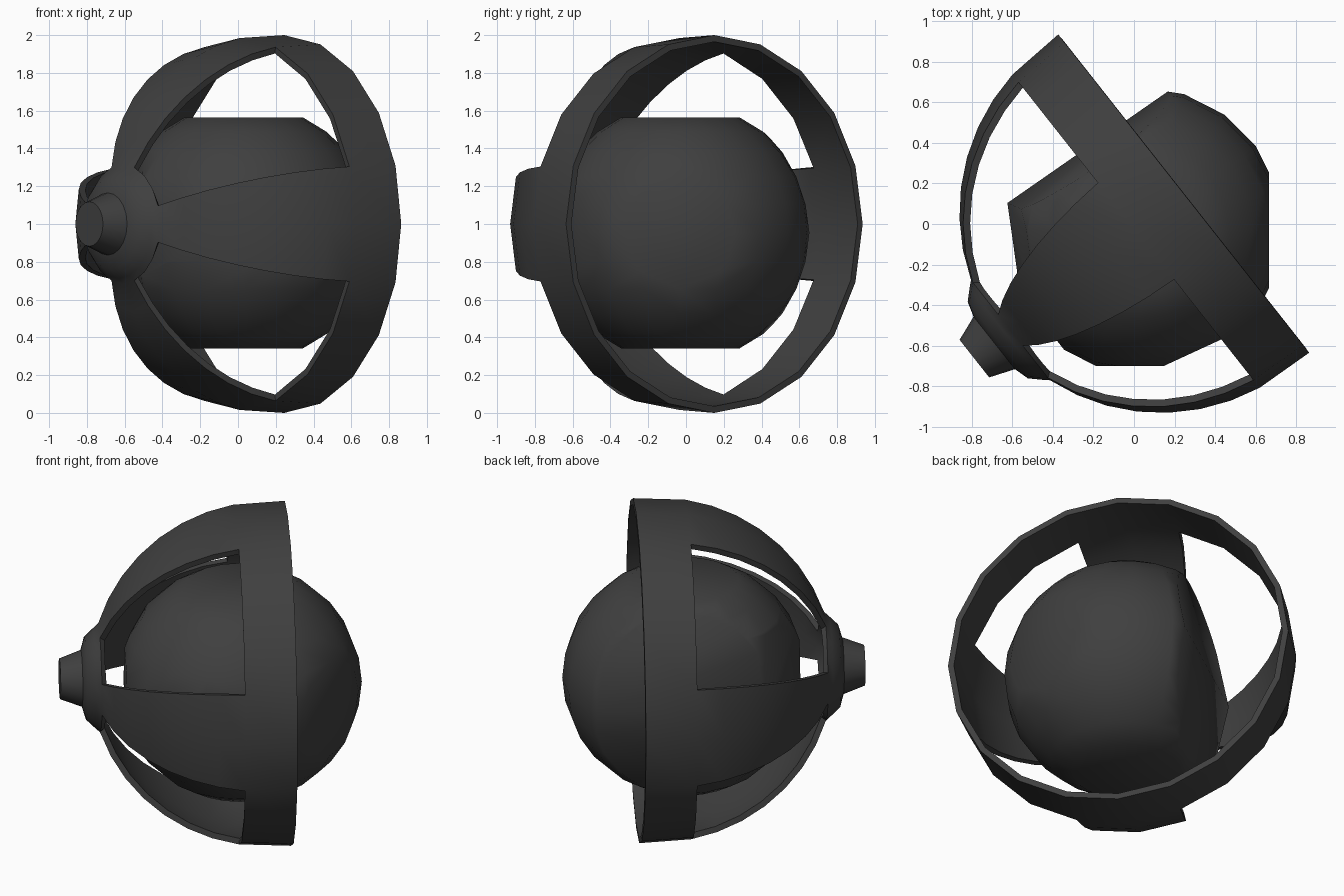
import bpy, bmesh
from math import sin, cos, radians, asin, acos, tau
from mathutils import Matrix, Vector

if "Cube" in bpy.data.objects:
    bpy.data.objects.remove(bpy.data.objects["Cube"])

grey = bpy.data.materials.new("dark_grey")
grey.use_nodes = True
color = (0.05, 0.05, 0.05, 1)
grey.diffuse_color = color
grey.node_tree.nodes["Principled BSDF"].inputs["Base Color"].default_value = color

SIDES = 20
AXIS = Vector((-0.785, -0.619, 0)).normalized()
UP = Vector((0, 0, 1))
SIDE = UP.cross(AXIS)
FRAME = Matrix((SIDE, UP, AXIS)).transposed().to_4x4()
FRAME.translation = (0.245, 0.15, 1)


def finish(name, bm, smooth_angle, thickness=0):
    mesh = bpy.data.meshes.new(name)
    bm.to_mesh(mesh)
    bm.free()
    mesh.materials.append(grey)
    obj = bpy.data.objects.new(name, mesh)
    bpy.context.collection.objects.link(obj)
    bpy.ops.object.select_all(action="DESELECT")
    obj.select_set(True)
    bpy.context.view_layer.objects.active = obj
    if thickness:
        mod = obj.modifiers.new("thickness", "SOLIDIFY")
        mod.thickness = thickness
        mod.offset = -1
        bpy.ops.object.modifier_apply(modifier=mod.name)
    bpy.ops.object.shade_smooth_by_angle(angle=radians(smooth_angle))


def revolve(profile, is_open):
    """Turn (radius, distance) points about the tilted axis; skip open faces."""
    bm = bmesh.new()
    rings = [[bm.verts.new((r * cos(tau * k / SIDES), r * sin(tau * k / SIDES), a))
              for k in range(SIDES)] for r, a in profile]
    for i, (low, high) in enumerate(zip(rings, rings[1:])):
        for k in range(SIDES):
            n = (k + 1) % SIDES
            if not is_open(i, k):
                bm.faces.new((low[k], low[n], high[n], high[k]))
    bm.faces.new(rings[-1])
    loose = [v for v in bm.verts if not v.link_faces]
    bmesh.ops.delete(bm, geom=loose, context="VERTS")
    bm.transform(FRAME)
    return bm


# Cage: rim band, four struts, collar and stubby nose
STEPS = 7
start, end = asin(0.176), acos(0.315)
arc = [start + (end - start) * i / STEPS for i in range(STEPS + 1)]
profile = [(1.0, 0)] + [(cos(t), 0.12 + 1.02 * sin(t)) for t in arc]
profile += [(0.288, 1.118), (0.24, 1.168), (0.165, 1.19), (0.118, 1.315)]
cage = revolve(profile, lambda i, k: 1 <= i <= STEPS and k % 5 in (1, 2, 3))
finish("cage_shell", cage, 45, 0.035)

# Inner ball: slightly squat, with flattened and ridged sides
MID = 0.953
bm = bmesh.new()
bmesh.ops.create_uvsphere(bm, u_segments=SIDES, v_segments=14, radius=0.705,
                          matrix=Matrix.Translation((0.03, -0.03, MID))
                          @ Matrix.Diagonal((1, 1, 0.97, 1)))
cuts = [((0, 0, 1.565), (0, 0, 1)), ((0, 0, 0.34), (0, 0, -1)),
        ((0.665, 0, MID), (1, 0, 0)), ((0, -0.7, MID), (0, -1, 0)),
        ((0.43, -0.57, MID), (0.42, -0.91, 0)),
        (AXIS * 0.655 + UP * MID, AXIS)]
for tilt in (-0.18, 0.18):
    cuts += [((-0.63, 0.1, MID), (-0.57, 0.82, tilt)),
             ((-0.6, -0.07, MID), (-0.99, -0.14, tilt))]
for point, normal in cuts:
    cut = bmesh.ops.bisect_plane(bm, geom=bm.verts[:] + bm.edges[:] + bm.faces[:],
                                 plane_co=point, plane_no=normal, clear_outer=True)
    rim = [e for e in cut["geom_cut"] if isinstance(e, bmesh.types.BMEdge)]
    bmesh.ops.holes_fill(bm, edges=rim, sides=0)
bmesh.ops.remove_doubles(bm, verts=bm.verts[:], dist=0.004)
bmesh.ops.recalc_face_normals(bm, faces=bm.faces[:])
finish("inner_ball", bm, 70)
